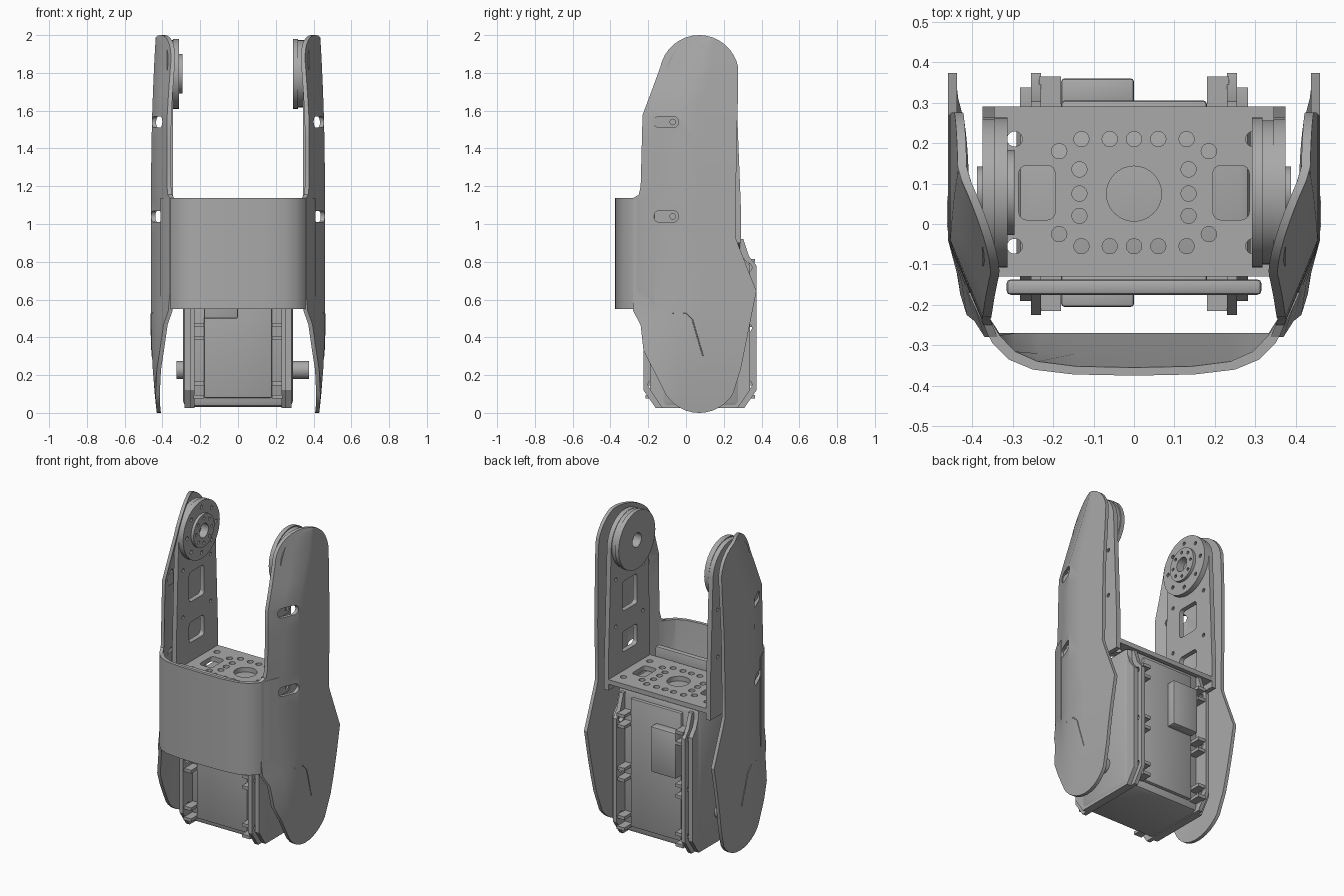
import bpy, bmesh
from math import sin, cos, pi, sqrt, radians
from mathutils import Matrix, Vector

cube = bpy.data.objects.get("Cube")
if cube:
    bpy.data.objects.remove(cube, do_unlink=True)

grey = bpy.data.materials.new("satin_grey")
grey.use_nodes = True
grey.diffuse_color = (0.4, 0.4, 0.4, 1)
grey.node_tree.nodes["Principled BSDF"].inputs["Base Color"].default_value = (0.4, 0.4, 0.4, 1)
parts = []


def add(name, mesh):
    mesh.materials.clear()
    mesh.materials.append(grey)
    ob = bpy.data.objects.new(name, mesh)
    bpy.context.scene.collection.objects.link(ob)
    parts.append(ob)
    return ob


def finish(name, bm):
    bmesh.ops.recalc_face_normals(bm, faces=bm.faces)
    mesh = bpy.data.meshes.new(name)
    bm.to_mesh(mesh)
    bm.free()
    return add(name, mesh)


def box(name, x, y, z, bevel=0):
    bm = bmesh.new()
    bmesh.ops.create_cube(bm, size=1)
    for v in bm.verts:
        v.co = [r[0] + (c + 0.5) * (r[1] - r[0]) for c, r in zip(v.co, (x, y, z))]
    if bevel:
        bmesh.ops.bevel(bm, geom=bm.edges[:], offset=bevel, segments=2, profile=0.5, affect='EDGES')
    return finish(name, bm)


def circle(a, b, r, n=16):
    return [(a + r * cos(2 * pi * i / n), b + r * sin(2 * pi * i / n)) for i in range(n)]


def round_rect(a0, a1, b0, b1, r=0.02):
    corners = [(a1 - r, b1 - r), (a0 + r, b1 - r), (a0 + r, b0 + r), (a1 - r, b0 + r)]
    return [(a + r * cos((k + j / 4) * pi / 2), b + r * sin((k + j / 4) * pi / 2))
            for k, (a, b) in enumerate(corners) for j in range(5)]


def from_curve(name, loops, matrix, extrude=0, bevel=0, closed=True):
    cu = bpy.data.curves.new(name, 'CURVE')
    cu.dimensions = '2D' if closed else '3D'
    if closed:
        cu.fill_mode = 'BOTH'
    cu.extrude, cu.bevel_depth, cu.use_fill_caps = extrude, bevel, True
    for loop in loops:
        sp = cu.splines.new('POLY')
        sp.points.add(len(loop) - 1)
        for p, co in zip(sp.points, loop):
            p.co = (co[0], co[1], co[2] if len(co) > 2 else 0, 1)
        sp.use_cyclic_u = closed
    tmp = bpy.data.objects.new(name + "_curve", cu)
    bpy.context.scene.collection.objects.link(tmp)
    dg = bpy.context.evaluated_depsgraph_get()
    mesh = bpy.data.meshes.new_from_object(tmp.evaluated_get(dg))
    bpy.data.objects.remove(tmp, do_unlink=True)
    bm = bmesh.new()
    bm.from_mesh(mesh)
    bm.transform(matrix)
    bmesh.ops.remove_doubles(bm, verts=bm.verts, dist=1e-5)
    return finish(name, bm)


def plate_x(name, loops, x0, x1):
    """Flat plate drawn in (y, z), thick along x."""
    m = Matrix(((0, 0, 1, (x0 + x1) / 2), (1, 0, 0, 0), (0, 1, 0, 0), (0, 0, 0, 1)))
    return from_curve(name, loops, m, abs(x1 - x0) / 2)


def plate_z(name, loops, z0, z1):
    return from_curve(name, loops, Matrix.Translation((0, 0, (z0 + z1) / 2)), (z1 - z0) / 2)


def loft(name, rings):
    bm = bmesh.new()
    rows = [[bm.verts.new(p) for p in ring] for ring in rings]
    n = len(rows[0])
    for a, b in zip(rows, rows[1:]):
        for i in range(n):
            bm.faces.new((a[i], a[(i + 1) % n], b[(i + 1) % n], b[i]))
    h = n // 2
    for row in (rows[0], rows[-1]):
        for i in range(h - 1):
            bm.faces.new((row[i], row[i + 1], row[n - 2 - i], row[n - 1 - i]))
    return finish(name, bm)


def interp(table, z):
    for (z0, v0), (z1, v1) in zip(table, table[1:]):
        if z <= z1:
            return v0 + (v1 - v0) * max(0, (z - z0) / (z1 - z0))
    return table[-1][1]


# Side cover outline: front edge, back edge and where the front bevel begins
FRONT = [(.1, -.108), (.33, -.225), (.465, -.24), (.54, -.28), (1.137, -.28), (1.155, -.25),
         (1.2, -.24), (1.577, -.23), (1.83, -.135)]
BACK = [(.1, .248), (.23, .29), (.645, .373), (.88, .28), (.93, .262), (1.44, .268), (1.83, .28)]
KINK = [(0, -.04), (1.577, -.04), (1.83, .07), (2, .13)]
ARC = .21


def edges(z):
    if z < .1:
        w = sqrt(max(ARC ** 2 - (ARC - z) ** 2, 1e-6))
    elif z > 1.83:
        w = sqrt(max(ARC ** 2 - (z - 1.79) ** 2, 1e-6))
    else:
        return interp(FRONT, z), interp(BACK, z)
    return .07 - w, .07 + w


def skin(y, z):
    x = .46 - .03 * max(0, 1 - z / .5) ** 2 - .025 * max(0, (z - 1.2) / .8) ** 2
    return x - .42 * min(1, z / .6) * max(0, interp(KINK, z) - y)


levels = [ARC * (1 - cos(radians(a))) for a in (1, 10, 20, 30, 40, 50, 58)]
levels += sorted({z for z, _ in FRONT[1:-1]} | {z for z, _ in BACK[1:-1]} | {1.3, 1.7})
levels += [1.79 + ARC * sin(radians(a)) for a in (11, 20, 30, 40, 50, 60, 70, 80, 89)]

for s, side in ((1, "left"), (-1, "right")):
    rings = []
    for z in levels:
        yf, yb = edges(z)
        yk = min(max(interp(KINK, z), yf + .25 * (yb - yf)), yf + .75 * (yb - yf))
        ys = [yf, (yf + yk) / 2, yk, (2 * yk + yb) / 3, (yk + 2 * yb) / 3, yb]
        outer = [(s * skin(y, z), y, z) for y in ys]
        inner = [(s * (skin(y, z) - .022), y, z) for y in reversed(ys)]
        rings.append(outer + inner)
    cover = loft(side + "_cover", rings)
    # Screw slots cut through the cover, with a recessed seat behind
    for zc in (1.04, 1.54):
        cutter = plate_x("slot_cutter", [round_rect(-.17, -.04, zc - .03, zc + .03, .028)], s * .3, s * .6)
        parts.remove(cutter)
        mod = cover.modifiers.new("slot", 'BOOLEAN')
        mod.object, mod.operation, mod.solver = cutter, 'DIFFERENCE', 'EXACT'
        with bpy.context.temp_override(object=cover, active_object=cover):
            bpy.ops.object.modifier_apply(modifier="slot")
        bpy.data.objects.remove(cutter, do_unlink=True)
        plate_x(side + "_screw_seat", [round_rect(-.175, -.035, zc - .035, zc + .035, .03),
                                       circle(-.07, zc, .015)], s * .385, s * .395)
    # Fine crease low on the cover
    line = [(-.07, .53), (0, .525), (.035, .49), (.055, .42), (.09, .3)]
    from_curve(side + "_cover_crease", [[(s * skin(y, z), y, z) for y, z in line]],
               Matrix(), bevel=.003, closed=False)

    # Bracket arm with windows and round top
    arc = [(.078 + .185 * cos(pi * i / 16), 1.79 + .185 * sin(pi * i / 16)) for i in range(17)]
    arm = [(-.13, .9), (.29, .9), (.29, 1.1)] + arc + [(-.13, 1.1)]
    holes = [round_rect(0, .15, 1.35, 1.54), round_rect(0, .15, 1.09, 1.22), circle(.078, 1.79, .03)]
    holes += [circle(y, z, .012, 10) for y in (-.06, .215) for z in (1.28, 1.58)]
    plate_x(side + "_bracket_arm", [arm] + holes, s * .345, s * .375)
    plate_x(side + "_arm_boss", [circle(.08, 1.79, .062, 24)], s * .37, s * .388)

    # Servo mounting flanges, ears and clips
    for tag, inset, x0, x1 in (("flange", 0, .23, .255), ("flange_step", .035, .255, .282)):
        a, b = -.225 + inset, .373 - inset
        prof = [(a + .065, .025), (b - .065, .025), (b, .12), (b, .78), (b - .04, .83),
                (b - .07, .92), (a + .07, .92), (a, .8), (a, .12)]
        pins = [] if inset else [circle(y, z, .024) for y in (-.177, .325) for z in (.15, .45, .77)]
        plate_x(side + "_servo_" + tag, [prof] + pins, s * x0, s * x1)
    for z in (.12, .43, .77):
        for y0, y1 in ((-.215, -.12), (.28, .365)):
            for dz in (-.045, .025):
                box(side + "_servo_clip", sorted((s * .18, s * .235)), (y0, y1), (z + dz, z + dz + .02))

# Wrap-around front guard
half = [(0, -.375), (.15, -.372), (.25, -.36), (.31, -.335), (.35, -.295), (.385, -.225), (.41, -.17)]
path = [(-x, y) for x, y in reversed(half[1:])] + half
rings = []
for z, floor in ((.55, -.27), (.85, -.32), (1.137, -.36)):
    inner = [(x * .95, max(y + .02, floor) if abs(x) < .36 else y + .005, z) for x, y in reversed(path)]
    rings.append([(x, y, z) for x, y in path] + inner)
loft("front_guard", rings)

# Bracket base plate with its hole pattern
loops = [round_rect(-.375, .375, -.13, .29, .015), circle(0, .075, .068, 32)]
spots = [(0, .21), (0, -.055)]
for s in (-1, 1):
    loops.append(round_rect(*sorted((s * .195, s * .285)), .01, .145))
    spots += [(s * x, y) for x, y in ((.06, .21), (.13, .21), (.185, .18), (.135, .135), (.135, .075),
                                     (.135, .02), (.185, -.025), (.13, -.055), (.06, -.055),
                                     (.295, .21), (.295, -.055))]
plate_z("bracket_base", loops + [circle(x, y, .019, 14) for x, y in spots], .94, .97)
box("bracket_front_lip", (-.315, .315), (-.175, -.137), (.9, 1.03), .01)

# Joint horns at the top of the arms
bolts = [circle(.078 + .145 * cos(i * pi / 4), 1.795 + .145 * sin(i * pi / 4), .012, 10) for i in range(8)]
bore = circle(.078, 1.795, .045, 20)
plate_x("right_horn_disc", [circle(.078, 1.795, .185, 40), bore] + bolts, -.345, -.313)
hub_bolts = [circle(.078 + .078 * cos(i * pi / 4), 1.795 + .078 * sin(i * pi / 4), .01, 8) for i in range(8)]
plate_x("right_horn_hub", [circle(.078, 1.795, .105, 32), bore] + hub_bolts, -.313, -.295)
plate_x("left_horn_disc", [circle(.078, 1.795, .185, 40), bore], .292, .318)
plate_x("left_horn_backing", [circle(.078, 1.795, .178, 40), bore], .318, .345)

# Servo body, raised panels, connector blocks and output shafts
box("servo_body", (-.29, .29), (-.13, .285), (.03, .94), .03)
box("servo_front_panel", (-.18, .18), (-.165, -.12), (.08, .9), .008)
box("servo_back_panel", (-.18, .18), (.27, .305), (.08, .9), .008)
box("front_connector", (-.18, 0), (-.205, -.15), (.5, .79), .008)
box("back_connector", (-.18, 0), (.29, .36), (.5, .79), .008)
plate_x("left_servo_shaft", [circle(.08, .227, .048, 24)], .28, .375)
plate_x("right_servo_cap", [circle(.08, .227, .048, 24)], -.325, -.28)

bpy.ops.object.select_all(action='DESELECT')
for ob in parts:
    ob.select_set(True)
bpy.context.view_layer.objects.active = parts[0]
bpy.ops.object.shade_smooth_by_angle(angle=radians(30))
